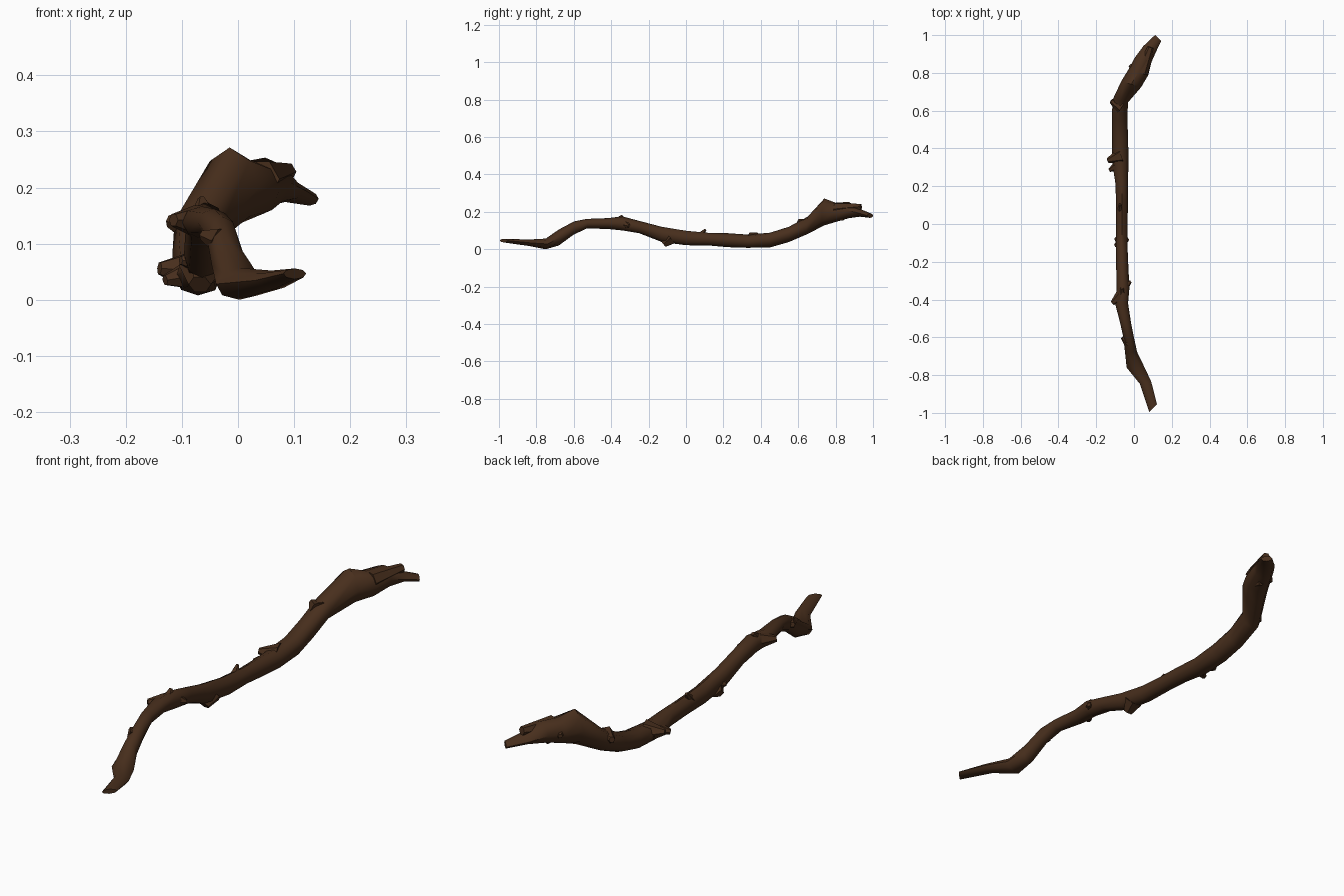
import bpy, bmesh, math, random
from mathutils import Vector

if "Cube" in bpy.data.objects:
    bpy.data.objects.remove(bpy.data.objects["Cube"])

random.seed(4)
bark = bpy.data.materials.new("bark")
bark.diffuse_color = (0.065, 0.028, 0.012, 1)
bark.use_nodes = True
bark.node_tree.nodes["Principled BSDF"].inputs["Base Color"].default_value = bark.diffuse_color


def finish(name, bm):
    bmesh.ops.recalc_face_normals(bm, faces=bm.faces)
    me = bpy.data.meshes.new(name)
    bm.to_mesh(me)
    bm.free()
    me.materials.append(bark)
    ob = bpy.data.objects.new(name, me)
    bpy.context.collection.objects.link(ob)
    bpy.context.view_layer.objects.active = ob
    ob.select_set(True)
    bpy.ops.object.shade_smooth_by_angle(angle=math.radians(50))
    ob.select_set(False)
    return ob


def loft(bm, rings):
    loops = [[bm.verts.new(p) for p in r] for r in rings]
    n = len(loops[0])
    for a, b in zip(loops, loops[1:]):
        for i in range(n):
            j = (i + 1) % n
            bm.faces.new((a[i], a[j], b[j], b[i]))
    bm.faces.new(loops[0])
    bm.faces.new(loops[-1])


# Main branch: y, x left, x right, z bottom, z top
sections = [
    (-.975, .08, .122, .037, .056), (-.84, .03, .09, .017, .052),
    (-.75, -.04, .045, .0, .056), (-.68, -.047, .015, .02, .105),
    (-.60, -.055, -.002, .08, .148), (-.53, -.072, -.015, .112, .162),
    (-.42, -.10, -.03, .11, .167), (-.34, -.092, -.024, .10, .175),
    (-.25, -.093, -.03, .085, .153), (-.13, -.095, -.033, .04, .122),
    (0, -.095, -.032, .022, .097), (.12, -.095, -.032, .02, .088),
    (.22, -.10, -.03, .013, .085), (.33, -.115, -.028, .006, .08),
    (.45, -.115, -.03, .012, .09), (.55, -.118, -.034, .04, .122),
    (.65, -.115, -.03, .08, .175), (.74, -.065, .035, .13, .268),
    (.80, -.03, .075, .145, .25), (.87, .005, .092, .165, .252),
    (.93, .05, .118, .175, .215), (.985, .112, .143, .168, .192)]
N = 8
rings = []
last = len(sections) - 1
for k, (y, xl, xr, zb, zt) in enumerate(sections):
    cx, cz, hx, hz = (xl + xr) / 2, (zb + zt) / 2, (xr - xl) / 2, (zt - zb) / 2
    # lean each ring toward the direction of travel in plan
    a, b = sections[max(k - 1, 0)], sections[min(k + 1, last)]
    lean = -((b[1] + b[2]) - (a[1] + a[2])) / 2 / (b[0] - a[0]) * .5
    if k == 0:
        lean = 1
    if k == last:
        lean = -1
    ring = []
    for i in range(N):
        t = 2 * math.pi * i / N
        j = random.uniform(.95, 1.05)
        dx = hx * math.cos(t) * j
        ring.append(Vector((cx + dx, y + lean * dx, max(0, cz + hz * math.sin(t) * j))))
    rings.append(ring)
bm = bmesh.new()
loft(bm, rings)
finish("branch", bm)


# Broken stubs and knots: name, base, tip, base radius, tip radius
def stub(name, base, tip, r0, r1, sides=6):
    base, tip = Vector(base), Vector(tip)
    q = (tip - base).to_track_quat('Z', 'Y')
    rr = []
    for f, r in ((0, r0), (.5, (r0 + r1) * .5), (1, r1)):
        c = base.lerp(tip, f)
        rr.append([c + q @ Vector((r * math.cos(2 * math.pi * i / sides),
                                   r * math.sin(2 * math.pi * i / sides), 0))
                   for i in range(sides)])
    bm = bmesh.new()
    loft(bm, rr)
    finish(name, bm)


stub("side_knot", (-.07, .36, .05), (-.14, .335, .056), .045, .012)
stub("side_knot_small", (-.08, .31, .045), (-.13, .285, .035), .03, .01)
stub("top_twig", (-.07, .07, .065), (-.075, .105, .106), .022, .006)
stub("left_knot", (-.07, -.10, .07), (-.102, -.115, .07), .025, .008)
stub("right_knot", (-.055, -.33, .135), (-.018, -.305, .125), .03, .008)
stub("belly_knot", (-.065, -.08, .06), (-.068, -.12, .027), .04, .02)
stub("elbow_knot", (-.07, -.38, .14), (-.115, -.42, .142), .032, .012)
stub("crest_knot", (-.06, -.37, .14), (-.065, -.34, .18), .03, .007)
stub("lower_knot", (-.03, -.63, .105), (-.062, -.6, .115), .025, .01)
stub("bend_knot", (-.07, .62, .13), (-.122, .652, .14), .038, .012)
stub("head_knot", (.02, .80, .20), (-.022, .842, .2), .035, .009)
stub("under_knot", (.035, .79, .19), (.04, .845, .16), .035, .01)
stub("upper_prong", (.04, .80, .215), (.088, .935, .228), .036, .017)
